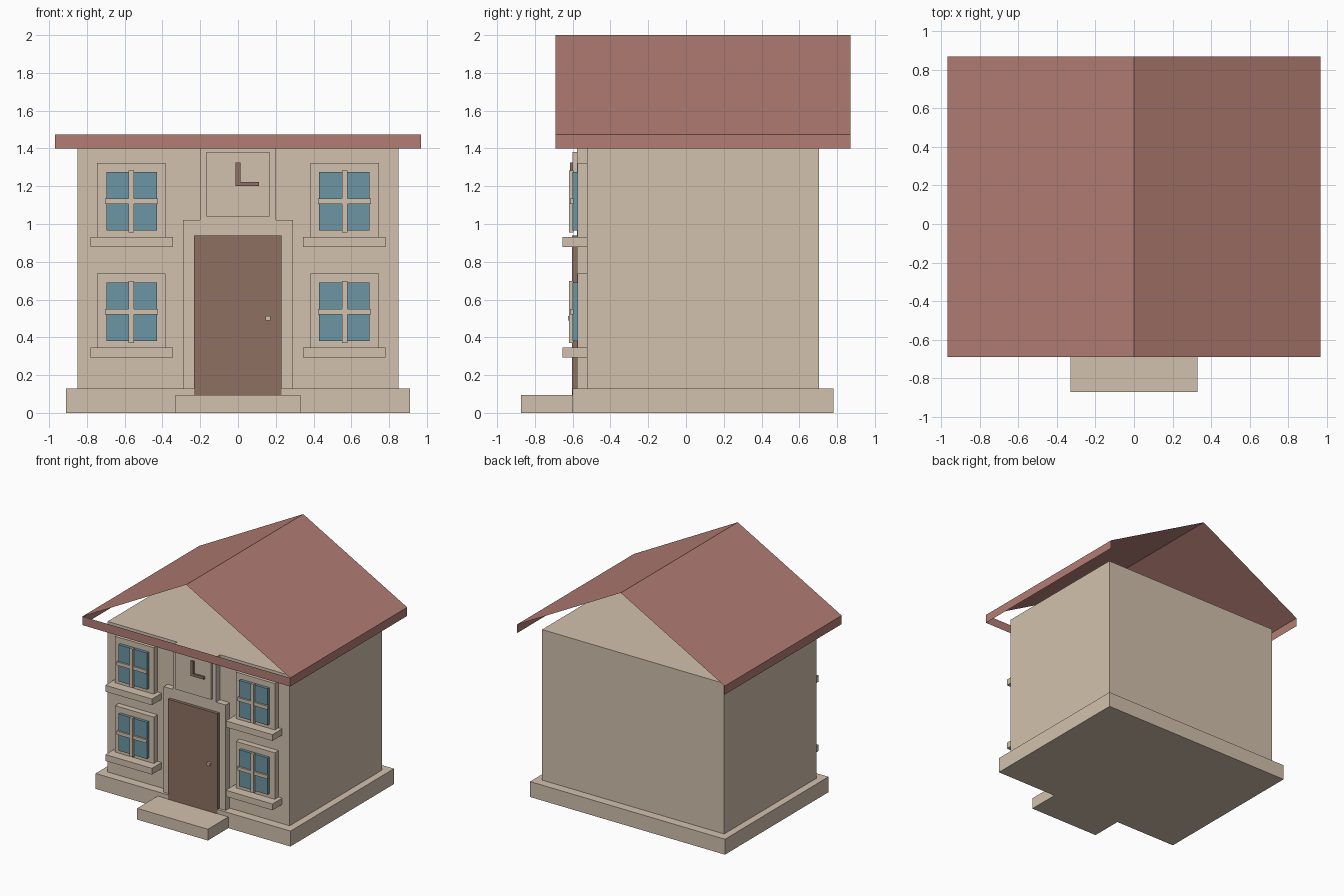
import bpy
import bmesh

cube = bpy.data.objects.get("Cube")
if cube:
    bpy.data.objects.remove(cube, do_unlink=True)


def material(name, rgb):
    """Flat material from 0-255 display colour."""
    lin = [((c / 255 + 0.055) / 1.055) ** 2.4 for c in rgb] + [1]
    mat = bpy.data.materials.new(name)
    mat.use_nodes = True
    mat.diffuse_color = lin
    bsdf = next(n for n in mat.node_tree.nodes if n.type == 'BSDF_PRINCIPLED')
    bsdf.inputs["Base Color"].default_value = lin
    return mat


SAND = material("sand stone", (210, 193, 173))
BROWN = material("brown wood", (141, 112, 98))
GLASS = material("blue glass", (108, 149, 165))
ROOF = material("red roof", (178, 125, 116))


def finish(name, bm, mat):
    mesh = bpy.data.meshes.new(name)
    bm.to_mesh(mesh)
    bm.free()
    mesh.materials.append(mat)
    obj = bpy.data.objects.new(name, mesh)
    bpy.context.collection.objects.link(obj)
    return obj


def box(name, x, y, z, mat):
    """Box from (low, high) ranges on each axis."""
    bm = bmesh.new()
    bmesh.ops.create_cube(bm, size=1)
    for v in bm.verts:
        v.co = [(a + b) / 2 + c * (b - a) for (a, b), c in zip((x, y, z), v.co)]
    return finish(name, bm, mat)


def prism(name, outline, y, mat):
    """Front-facing x-z outline extruded along y."""
    bm = bmesh.new()
    face = bm.faces.new([bm.verts.new((px, y[0], pz)) for px, pz in outline])
    ext = bmesh.ops.extrude_face_region(bm, geom=[face], use_keep_orig=True)
    for v in ext["geom"]:
        if isinstance(v, bmesh.types.BMVert):
            v.co.y = y[1]
    bmesh.ops.recalc_face_normals(bm, faces=bm.faces)
    return finish(name, bm, mat)


# Main masses
WALL = -0.525
box("plinth", (-0.91, 0.91), (-0.6, 0.78), (0, 0.13), SAND)
box("walls", (-0.85, 0.85), (WALL, 0.705), (0.13, 1.4), SAND)
box("front_step", (-0.33, 0.33), (-0.873, -0.6), (0, 0.095), SAND)

# Stepped door surround, mirrored outline
half = [(0.29, 0.13), (0.29, 1.02), (0.2, 1.02), (0.2, 1.4)]
prism("door_surround", half + [(-x, z) for x, z in reversed(half)], (-0.578, WALL), SAND)

# Door and knob
box("door", (-0.232, 0.23), (-0.604, -0.57), (0.095, 0.94), BROWN)
box("door_knob", (0.145, 0.173), (-0.625, -0.6), (0.49, 0.513), SAND)

# Clock above the door
box("clock_face", (-0.168, 0.166), (-0.6, -0.57), (1.04, 1.38), SAND)
box("clock_long_hand", (-0.014, 0.012), (-0.615, -0.6), (1.2, 1.325), BROWN)
box("clock_short_hand", (0.012, 0.11), (-0.615, -0.6), (1.2, 1.222), BROWN)

# Four windows, each built around its sill top
for side, s in (("left", 1), ("right", -1)):
    for level, z in (("lower", 0.345), ("upper", 0.93)):
        def part(kind, x, y, dz, mat):
            rng = tuple(sorted((x[0] * s, x[1] * s)))
            box(f"{side}_{level}_window_{kind}", rng, y, (z + dz[0], z + dz[1]), mat)
        part("sill", (0.345, 0.78), (-0.655, WALL), (-0.053, 0), SAND)
        part("frame", (0.383, 0.746), (-0.575, WALL), (0, 0.392), SAND)
        part("pane", (0.43, 0.697), (-0.6, -0.57), (0.035, 0.344), GLASS)
        part("upright_bar", (0.55, 0.58), (-0.62, -0.595), (0.025, 0.354), SAND)
        part("cross_bar", (0.423, 0.705), (-0.615, -0.595), (0.175, 0.204), SAND)

# Thin open-gabled roof with eave boards and a front board
bm = bmesh.new()
section = [(-0.97, 1.4), (-0.97, 1.473), (0, 2), (0.97, 1.473), (0.97, 1.4)]
front = [bm.verts.new((x, -0.69, z)) for x, z in section]
back = [bm.verts.new((x, 0.87, z)) for x, z in section]
for i in range(len(section) - 1):
    bm.faces.new((front[i], front[i + 1], back[i + 1], back[i]))
bm.faces.new((front[0], front[4], front[3], front[1]))
for f in bm.faces:
    f.normal_update()
    c = f.calc_center_median()
    c.z -= 1.4
    if f.normal.dot(c) < 0:
        f.normal_flip()
finish("roof", bm, ROOF)
